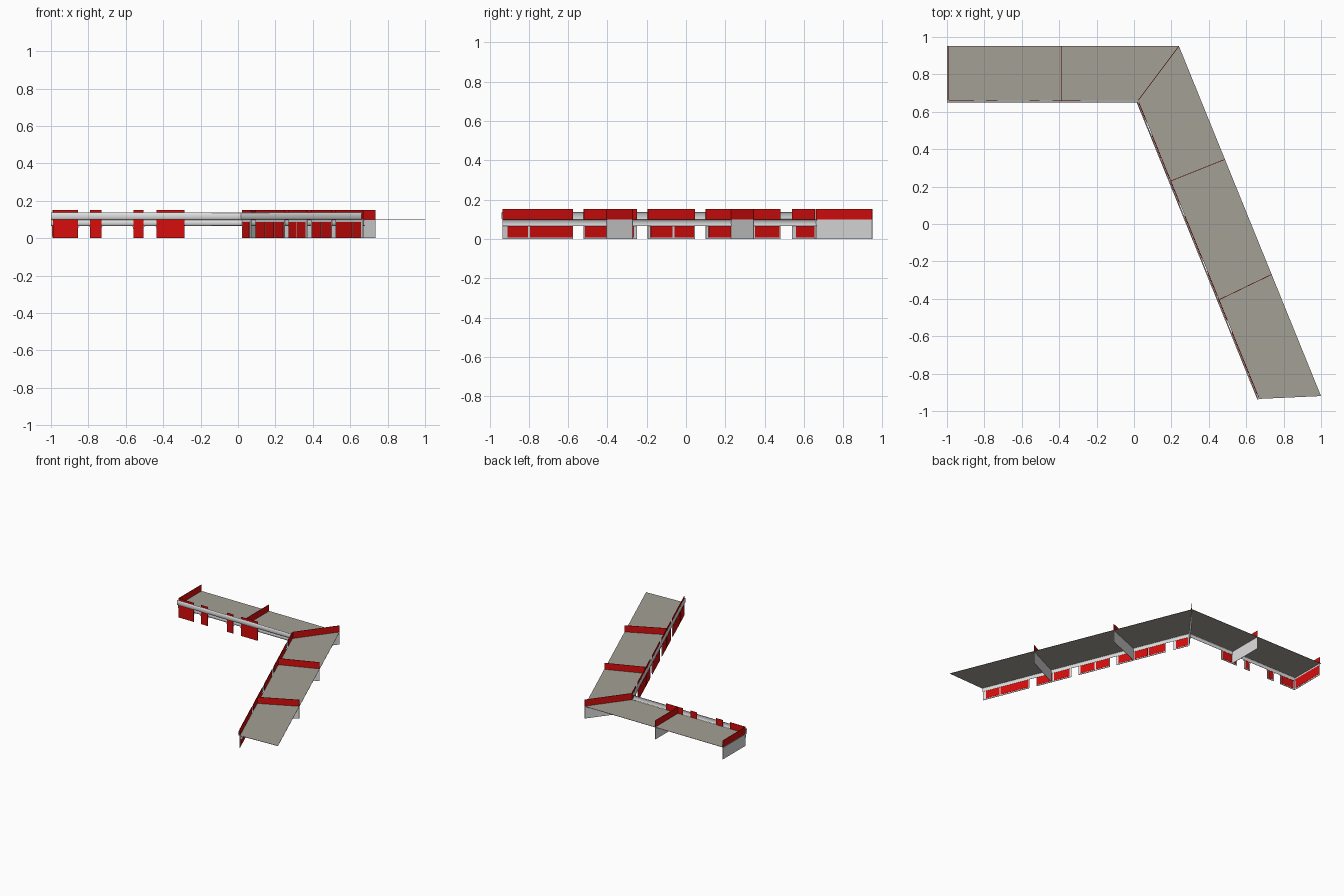
import bpy, math
from mathutils import Vector as V

if "Cube" in bpy.data.objects:
    bpy.data.objects.remove(bpy.data.objects["Cube"])

def material(name, rgb):
    m = bpy.data.materials.new(name)
    m.diffuse_color = (*rgb, 1)
    m.use_nodes = True
    m.node_tree.nodes["Principled BSDF"].inputs["Base Color"].default_value = m.diffuse_color
    return m

RED = material("red paint", (0.68, 0.004, 0.004))
WHITE = material("off white", (0.74, 0.74, 0.74))
ROOF = material("warm grey roof", (0.37, 0.35, 0.30))

ROOF_Z, TOP_Z = 0.099, 0.152
A, B, C = V((-1, 0.66)), V((0.022, 0.66)), V((0.67, -0.935))   # inner edge line

def mesh(name, verts, faces, mat):
    me = bpy.data.meshes.new(name)
    me.from_pydata([tuple(v) for v in verts], [], faces)
    me.materials.append(mat)
    me.update()
    ob = bpy.data.objects.new(name, me)
    bpy.context.collection.objects.link(ob)
    return ob

def prism(name, outline, z0, z1, mat):
    """Vertical extrusion of an anticlockwise plan outline."""
    n = len(outline)
    verts = [(p[0], p[1], z) for z in (z0, z1) for p in outline]
    faces = [tuple(range(n))[::-1], tuple(range(n, 2 * n))]
    faces += [(i, (i + 1) % n, n + (i + 1) % n, n + i) for i in range(n)]
    return mesh(name, verts, faces, mat)

def left(p, q):
    d = (q - p).normalized()
    return V((-d.y, d.x))

def wall(name, p, q, z0, z1, mat, off=0.0, t=0.003):
    """Thin upright plate from p to q, shifted sideways by off."""
    n = left(p, q)
    a, b = n * (off - t / 2), n * (off + t / 2)
    return prism(name, [p + a, q + a, q + b, p + b], z0, z1, mat)

def arm(x):
    return V((x, 0.66))

def wing(y):
    return B.lerp(C, (B.y - y) / (B.y - C.y))

# Flat angled roof
prism("roof_slab", [(-1, 0.66), (0.022, 0.66), (0.67, -0.935), (1, -0.92),
                    (0.24, 0.952), (-1, 0.952)], ROOF_Z - 0.001, ROOF_Z + 0.001, ROOF)

# Curved fascia and soffit bands swept along the inner edge
def band(name, z0, z1, base, bulge, steps=10):
    n1, n2 = left(A, B), left(B, C)
    miter = (n1 + n2) / (1 + n1.dot(n2))
    verts, faces = [], []
    for p, n in ((A, n1), (B, miter), (C, n2)):
        for i in range(steps + 1):
            a = math.pi * i / steps
            o = p + n * (base - bulge * math.sin(a))
            verts.append((o.x, o.y, (z0 + z1) / 2 - (z1 - z0) / 2 * math.cos(a)))
    s = steps + 1
    for r in range(2):
        for i in range(steps):
            k = r * s + i
            faces.append((k, k + s, k + s + 1, k + 1))
    ob = mesh(name, verts, faces, WHITE)
    bpy.ops.object.select_all(action='DESELECT')
    bpy.context.view_layer.objects.active = ob
    ob.select_set(True)
    bpy.ops.object.shade_smooth_by_angle(angle=math.radians(35))

band("fascia_band", ROOF_Z, 0.137, -0.004, 0.007)
band("soffit_band", 0.066, ROOF_Z, 0.012, 0.009)

# Facade panels on the straight arm: red outside, white frame with red inset inside
for i, (x0, x1) in enumerate([(-0.99, -0.855), (-0.79, -0.73), (-0.56, -0.505), (-0.435, -0.285)]):
    p, q = arm(x0), arm(x1)
    wall(f"arm_frame_{i}", p, q, 0, ROOF_Z, WHITE)
    wall(f"arm_outer_panel_{i}", p, q, 0, ROOF_Z, RED, -0.002, 0.002)
    wall(f"arm_inner_panel_{i}", arm(x0 + 0.01), arm(x1 - 0.01), 0.008, 0.08, RED, 0.002, 0.002)
    wall(f"arm_parapet_{i}", p, q, ROOF_Z, TOP_Z, RED)

# Rounded corners where openings meet the soffit
def bracket(name, x, side, r=0.018, z=0.068, y=0.661):
    pts = [(x, z), (x, z - r)]
    for i in range(1, 6):
        a = math.pi / 2 * i / 5
        pts.append((x + side * r * (1 - math.cos(a)), z - r * (1 - math.sin(a))))
    mesh(name, [(px, y, pz) for px, pz in pts], [tuple(range(len(pts)))], WHITE)

for i, (x0, x1) in enumerate([(-0.855, -0.79), (-0.73, -0.56), (-0.505, -0.435)]):
    bracket(f"opening_corner_left_{i}", x0, 1)
    bracket(f"opening_corner_right_{i}", x1, -1)

# Facade bays on the angled wing
for i, (y0, y1) in enumerate([(0.655, 0.54), (0.48, 0.10), (0.045, -0.195),
                              (-0.25, -0.52), (-0.575, -0.934)]):
    wall(f"wing_frame_{i}", wing(y0), wing(y1), 0, ROOF_Z, WHITE)
    wall(f"wing_parapet_{i}", wing(y0), wing(y1), ROOF_Z, TOP_Z, RED)

# Red panels set in the wing bays, both sides
for i, (y0, y1) in enumerate([(0.65, 0.56), (0.475, 0.35), (0.34, 0.24), (0.23, 0.115),
                              (0.04, -0.06), (-0.07, -0.18), (-0.265, -0.385),
                              (-0.395, -0.515), (-0.58, -0.795), (-0.805, -0.91)]):
    wall(f"wing_outer_panel_{i}", wing(y0), wing(y1), 0, 0.088, RED, -0.002, 0.002)
    wall(f"wing_inner_panel_{i}", wing(y0), wing(y1), 0.008, 0.08, RED, 0.002, 0.002)

# Cross walls: white below the roof, red above it
for name, p, q in [("end", (-0.992, 0.66), (-0.992, 0.95)),
                   ("arm", (-0.39, 0.66), (-0.39, 0.95)),
                   ("corner", (0.024, 0.663), (0.238, 0.948)),
                   ("upper_wing", (0.196, 0.23), (0.485, 0.345)),
                   ("lower_wing", (0.455, -0.405), (0.735, -0.27))]:
    wall(name + "_cross_wall", V(p), V(q), 0, ROOF_Z, WHITE)
    wall(name + "_cross_parapet", V(p), V(q), ROOF_Z, TOP_Z, RED)

# Red inset on the inside of the end wall
wall("end_inner_panel", V((-0.992, 0.67)), V((-0.992, 0.94)), 0.01, 0.085, RED, -0.002, 0.002)
